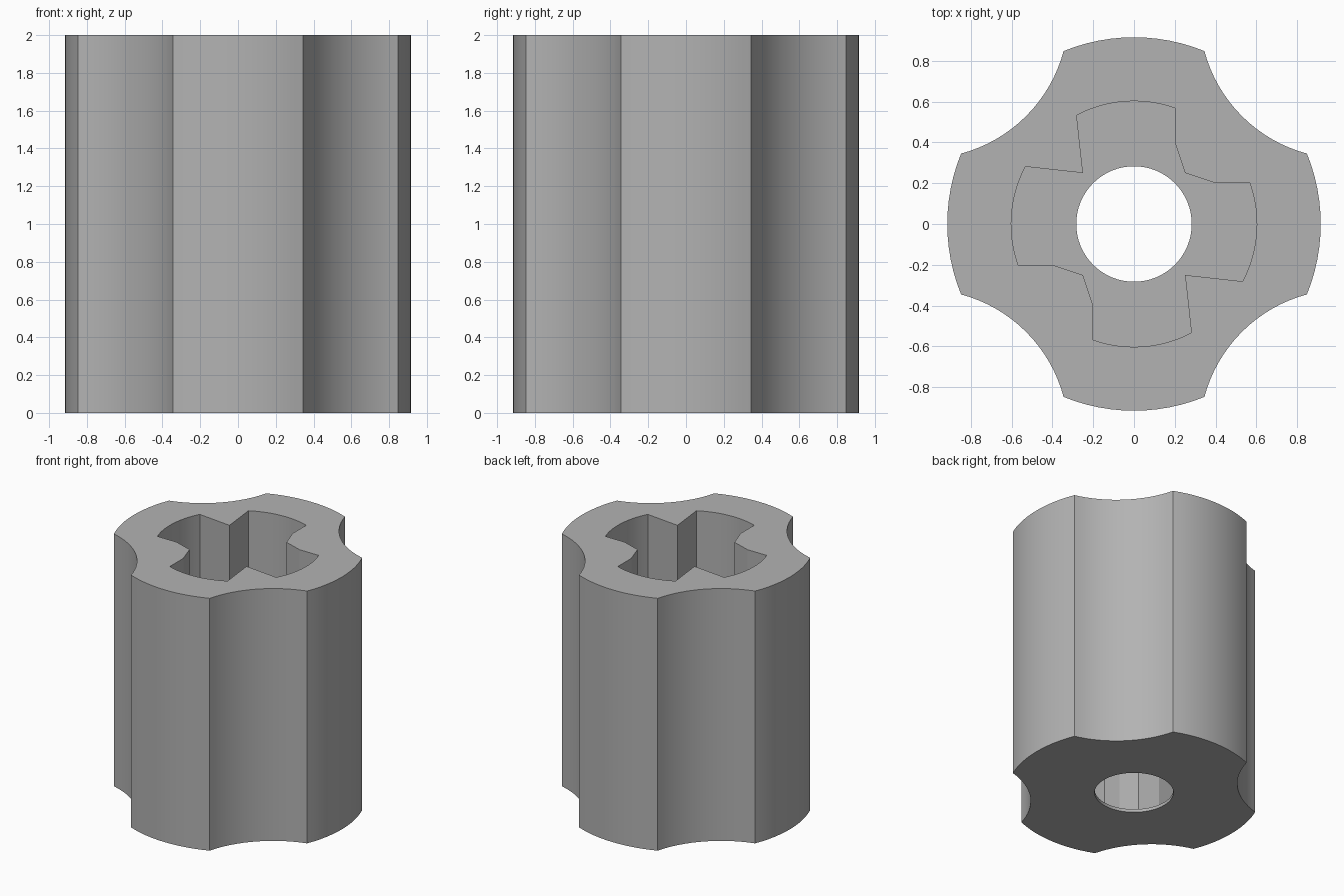
import bpy, bmesh, math
from mathutils import Vector

cube = bpy.data.objects.get("Cube")
if cube:
    bpy.data.objects.remove(cube, do_unlink=True)

HEIGHT, FLOOR = 2.0, 0.025
OUTER_R, POCKET_R, BORE_R = 0.915, 0.602, 0.283

grey = bpy.data.materials.new("light grey")
grey.use_nodes = True
colour = (0.45, 0.45, 0.45, 1)
grey.diffuse_color = colour
grey.node_tree.nodes["Principled BSDF"].inputs["Base Color"].default_value = colour


def arc(centre, start, end, steps):
    """Points along the shorter arc around centre, from start to end."""
    c = Vector(centre)
    a, b = Vector(start) - c, Vector(end) - c
    a0 = math.atan2(a.y, a.x)
    turn = (math.atan2(b.y, b.x) - a0 + math.pi) % (2 * math.pi) - math.pi
    return [c + a.length * Vector((math.cos(a0 + turn * i / steps),
                                   math.sin(a0 + turn * i / steps)))
            for i in range(steps + 1)]


def repeat(points, count):
    """Repeat a profile section by rotation about the axis."""
    ring = []
    for k in range(count):
        t = 2 * math.pi * k / count
        c, s = math.cos(t), math.sin(t)
        ring += [Vector((p[0] * c - p[1] * s, p[0] * s + p[1] * c)) for p in points]
    return ring


def prism(name, ring, z0, z1):
    """Extrude a closed counter-clockwise profile from z0 to z1."""
    bm = bmesh.new()
    face = bm.faces.new([bm.verts.new((p[0], p[1], z0)) for p in ring])
    top = bmesh.ops.extrude_face_region(bm, geom=[face])["geom"]
    bmesh.ops.translate(bm, vec=(0, 0, z1 - z0),
                        verts=[v for v in top if isinstance(v, bmesh.types.BMVert)])
    bmesh.ops.recalc_face_normals(bm, faces=bm.faces)
    mesh = bpy.data.meshes.new(name)
    bm.to_mesh(mesh)
    bm.free()
    mesh.materials.append(grey)
    obj = bpy.data.objects.new(name, mesh)
    bpy.context.collection.objects.link(obj)
    return obj


# Outer body: four convex lobes joined by four concave flutes
x = 0.345
y = math.sqrt(OUTER_R ** 2 - x ** 2)
lobe = arc((0, 0), (y, -x), (y, x), 12)
flute = arc((1.03, 1.03), (y, x), (x, y), 16)
body = prism("fluted_bushing", repeat(lobe + flute[1:-1], 4), 0, HEIGHT)

# Cross-shaped pocket: two arms and two kinds of corner, turned by half a turn
right_arm = arc((0, 0), (0.532, -0.281), (0.568, 0.2), 12)
chamfer_corner = [(0.4, 0.2), (0.25, 0.25), (0.2, 0.4)]
top_arm = arc((0, 0), (0.2, 0.568), (-0.281, 0.532), 12)
half = right_arm + chamfer_corner + top_arm + [(-0.25, 0.25)]
pocket = prism("pocket_cutter", repeat(half, 2), FLOOR, HEIGHT + 0.2)

# Round bore through the thin floor
bore = prism("bore_cutter", repeat([(BORE_R, 0)], 64), -0.2, FLOOR + 0.1)

bpy.ops.object.select_all(action="DESELECT")
bpy.context.view_layer.objects.active = body
body.select_set(True)
for cutter in (pocket, bore):
    cutter.hide_render = True
    mod = body.modifiers.new(cutter.name, "BOOLEAN")
    mod.operation = "DIFFERENCE"
    mod.solver = "EXACT"
    mod.object = cutter
    bpy.ops.object.modifier_apply(modifier=mod.name)
for cutter in (pocket, bore):
    bpy.data.objects.remove(cutter, do_unlink=True)
bpy.ops.object.shade_smooth_by_angle(angle=math.radians(12))
